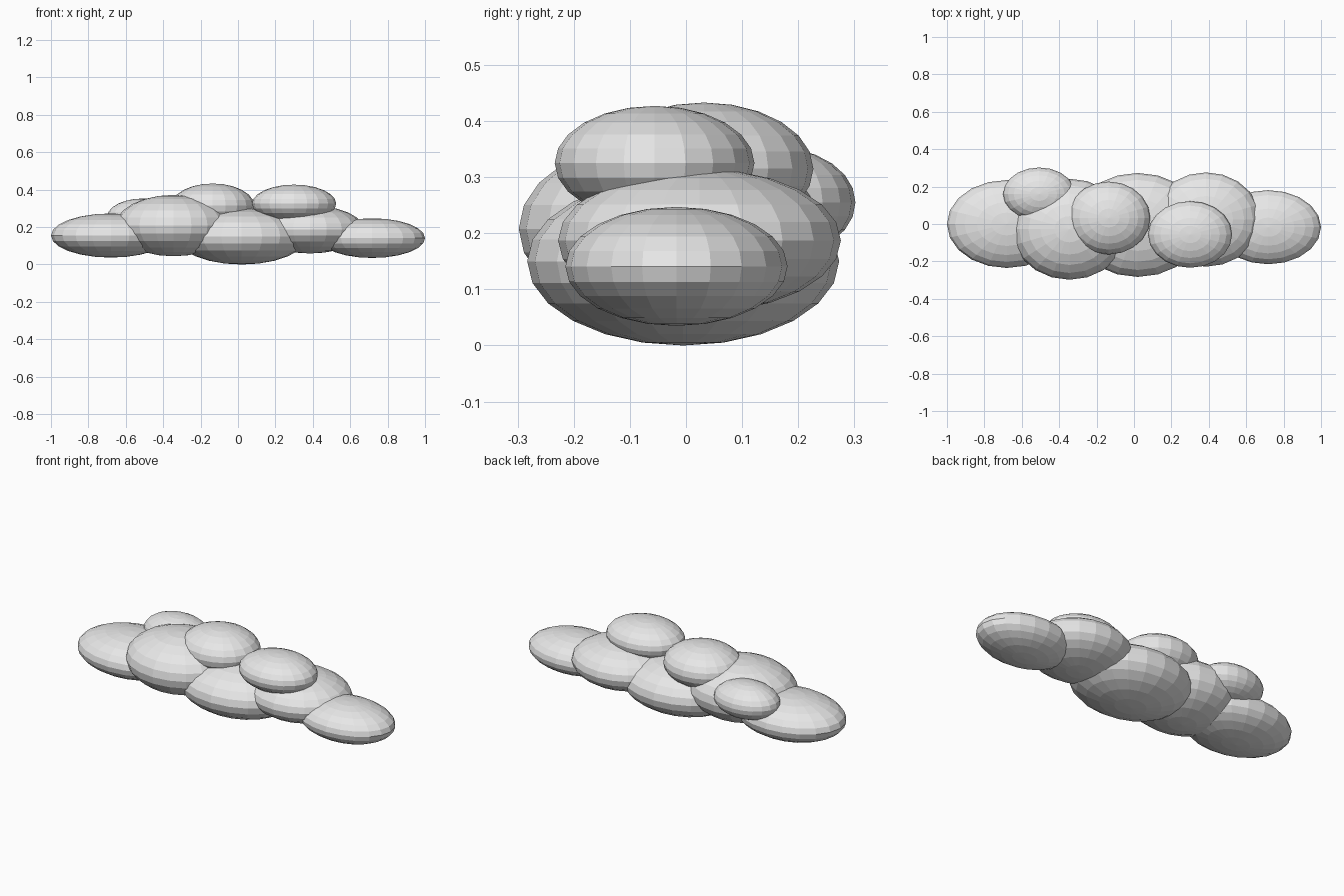
import bpy

if "Cube" in bpy.data.objects:
    bpy.data.objects.remove(bpy.data.objects["Cube"])

# One flat colour for the whole cloud
grey = bpy.data.materials.new("cloud_grey")
grey.diffuse_color = (0.8, 0.8, 0.8, 1)
grey.use_nodes = True
grey.node_tree.nodes["Principled BSDF"].inputs["Base Color"].default_value = grey.diffuse_color


def puff(name, centre, radii):
    """Flat-shaded, squashed ball."""
    bpy.ops.mesh.primitive_uv_sphere_add(segments=20, ring_count=12, radius=1, location=centre)
    ob = bpy.context.object
    ob.name = name
    ob.scale = radii
    bpy.ops.object.transform_apply(location=False, rotation=False, scale=True)
    ob.data.materials.append(grey)
    return ob


# Lower row, left to right
puff("left_end_puff", (-0.68, 0.0, 0.155), (0.32, 0.235, 0.118))
puff("left_middle_puff", (-0.345, -0.028, 0.208), (0.31, 0.27, 0.164))
puff("centre_puff", (0.02, -0.005, 0.15), (0.35, 0.278, 0.15))
puff("right_middle_puff", (0.385, 0.024, 0.187), (0.29, 0.252, 0.128))
puff("right_end_puff", (0.717, -0.017, 0.141), (0.283, 0.198, 0.106))

# Upper puffs
puff("back_left_puff", (-0.507, 0.16, 0.255), (0.193, 0.142, 0.098))
puff("top_centre_puff", (-0.135, 0.032, 0.315), (0.222, 0.195, 0.118))
puff("top_right_puff", (0.3, -0.056, 0.325), (0.225, 0.178, 0.102))
